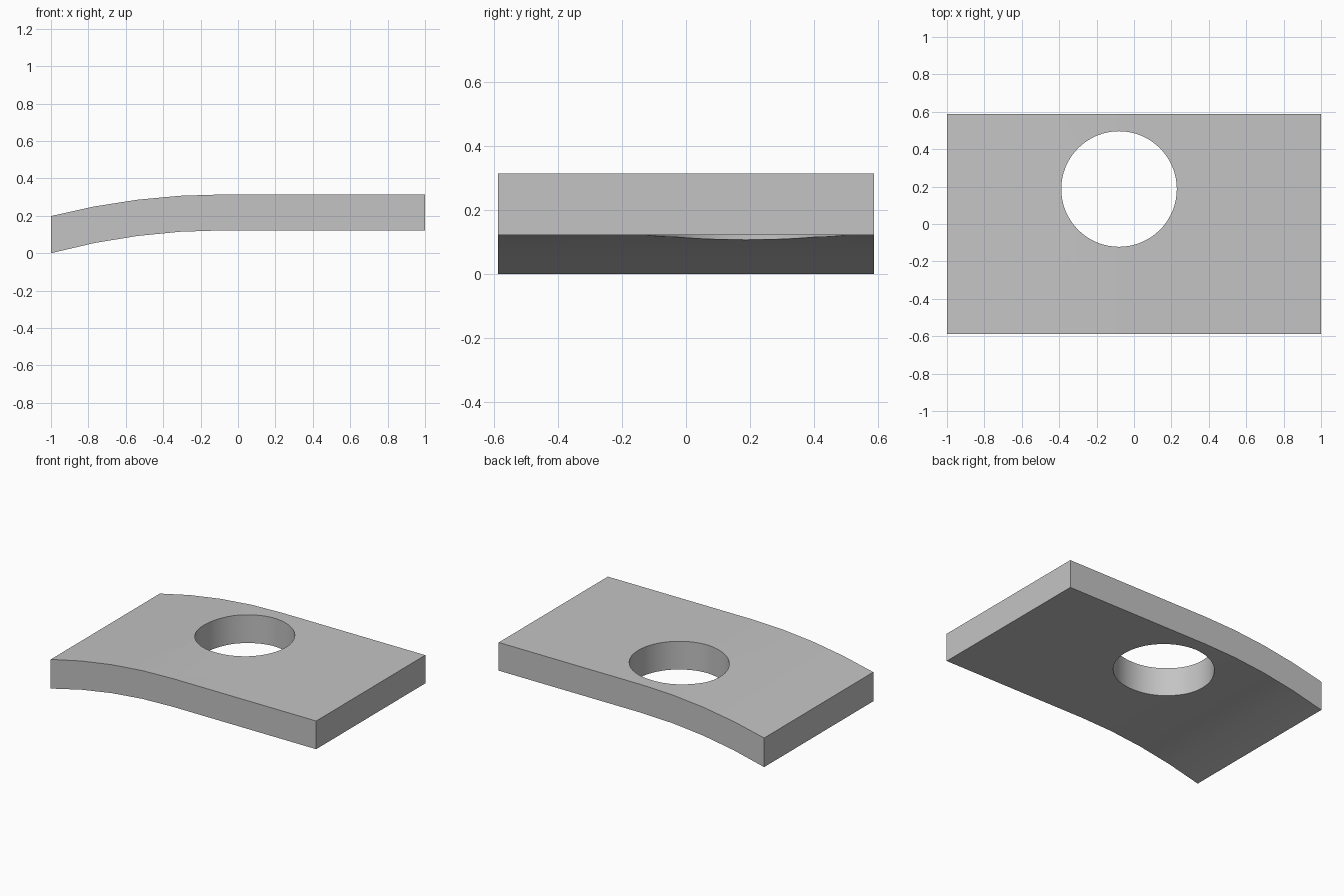
import bpy, bmesh, math

cube = bpy.data.objects.get("Cube")
if cube:
    bpy.data.objects.remove(cube, do_unlink=True)

HALF_WIDTH, THICK, BASE_Z = 0.587, 0.192, 0.122
BEND_X, RADIUS, SEGMENTS = -0.08, 3.53, 4

# Single grey material
grey = bpy.data.materials.new("plain grey")
grey.use_nodes = True
colour = (0.55, 0.55, 0.55, 1)
grey.diffuse_color = colour
grey.node_tree.nodes["Principled BSDF"].inputs["Base Color"].default_value = colour


def edge_line(radius, flat_z):
    """Flat run from the right end, then an arc drooping to the left end."""
    points = [(1, flat_z)]
    for i in range(SEGMENTS + 1):
        d = (1 + BEND_X) * i / SEGMENTS
        points.append((BEND_X - d, flat_z - radius + math.sqrt(radius**2 - d**2)))
    return points


# Curved plate: side profile extruded across the depth
profile = edge_line(RADIUS, BASE_Z) + edge_line(RADIUS + THICK, BASE_Z + THICK)[::-1]
bm = bmesh.new()
face = bm.faces.new([bm.verts.new((x, -HALF_WIDTH, z)) for x, z in profile])
side = bmesh.ops.extrude_face_region(bm, geom=[face])
moved = [v for v in side["geom"] if isinstance(v, bmesh.types.BMVert)]
bmesh.ops.translate(bm, verts=moved, vec=(0, 2 * HALF_WIDTH, 0))
bmesh.ops.recalc_face_normals(bm, faces=bm.faces)
mesh = bpy.data.meshes.new("curved_plate")
bm.to_mesh(mesh)
bm.free()
mesh.materials.append(grey)
plate = bpy.data.objects.new("curved_plate", mesh)
bpy.context.collection.objects.link(plate)

# Round vertical through hole
bpy.ops.mesh.primitive_cylinder_add(vertices=64, radius=0.309, depth=1,
                                    location=(BEND_X, 0.187, 0.2))
cutter = bpy.context.object
cutter.name = "hole_cutter"
cutter.hide_render = True
cutter.data.materials.append(grey)
cut = plate.modifiers.new("hole", "BOOLEAN")
cut.operation = "DIFFERENCE"
cut.solver = "EXACT"
cut.object = cutter

bpy.ops.object.select_all(action="DESELECT")
plate.select_set(True)
bpy.context.view_layer.objects.active = plate
bpy.ops.object.modifier_apply(modifier="hole")
bpy.data.objects.remove(cutter, do_unlink=True)
bpy.ops.object.shade_smooth_by_angle(angle=math.radians(30))
